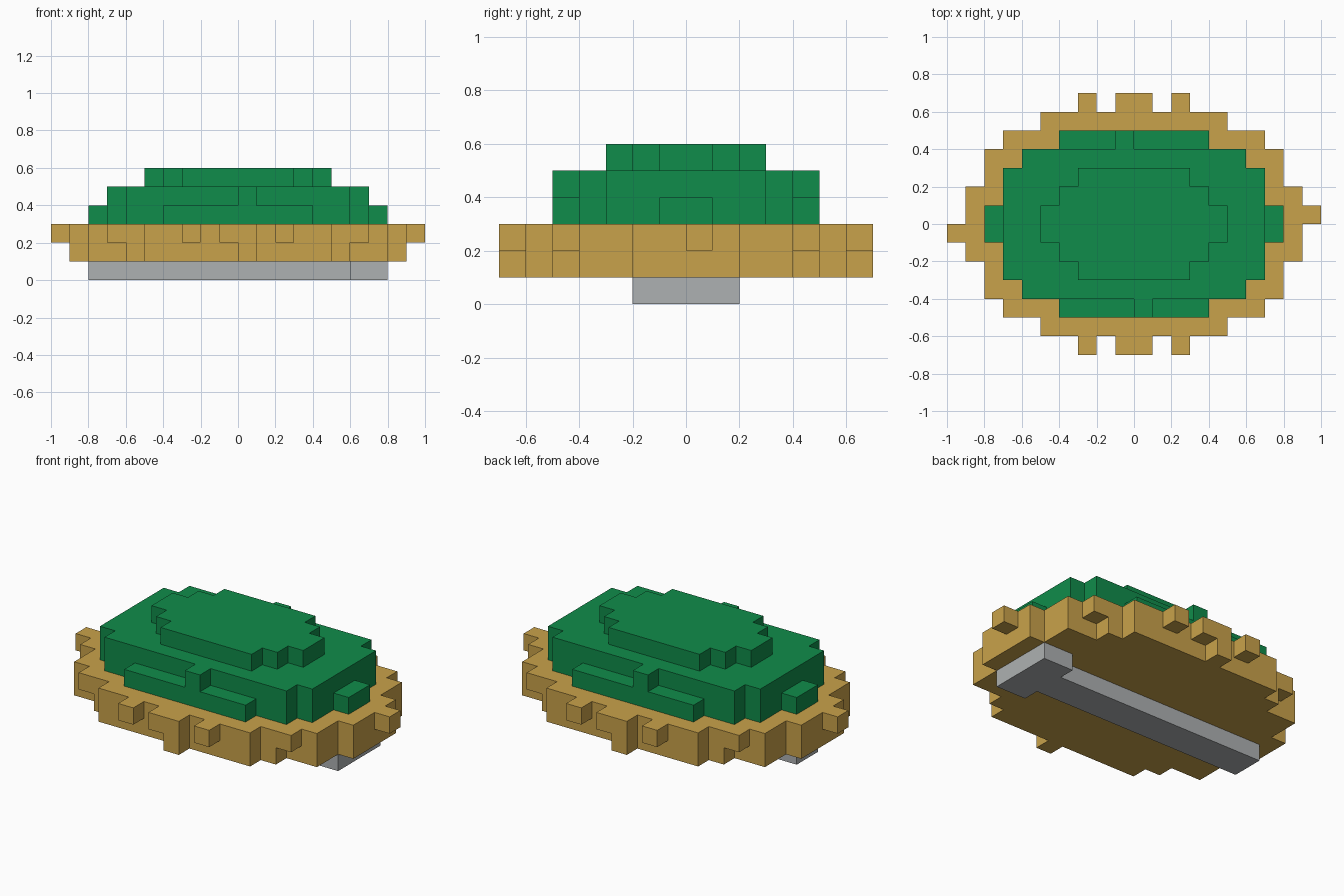
import bpy, bmesh
from mathutils import Vector

if "Cube" in bpy.data.objects:
    bpy.data.objects.remove(bpy.data.objects["Cube"])

S = 0.1  # block size


def material(name, rgb):
    m = bpy.data.materials.new(name)
    m.diffuse_color = (*rgb, 1.0)
    m.use_nodes = True
    m.node_tree.nodes["Principled BSDF"].inputs["Base Color"].default_value = m.diffuse_color
    return m


def layer(half_widths, z):
    """Stepped oval: half width of each row, counted outwards from y = 0."""
    return {(x, y, z) for r, w in enumerate(half_widths)
            for y in (r, -r - 1) for x in range(-w, w)}


def turned(cells):
    """Cells plus their copy turned half way round the z axis."""
    return cells | {(-x - 1, -y - 1, z) for x, y, z in cells}


# grey strip underneath, with a wide end
strip = {(x, y, 0) for x in range(-8, 8) for y in range(-2, 2)
         if x >= 6 or -1 <= y < 1}

# tan base: two layers, the upper one with small overhanging blocks
base = layer([9, 9, 8, 8, 6, 5], 1) | layer([9, 9, 8, 8, 7, 5], 2)
base |= turned({(0, -7, 1), (9, 0, 2)})
base |= turned({(x, -7, 2) for x in (-3, -1, 0, 2)})

# green mound: three layers, with one small block front and back
mound = layer([8, 7, 7, 6, 4], 3) | layer([7, 7, 7, 6], 4) | layer([5, 4, 3], 5)
mound |= turned({(0, -5, 4)})

parts = [
    ("base_strip", strip, material("grey", (0.423, 0.440, 0.445))),
    ("tan_base", base, material("tan", (0.584, 0.361, 0.069))),
    ("green_mound", mound, material("green", (0.005, 0.262, 0.069))),
]
solid = strip | base | mound


def build(name, cells, mat):
    """Make the outer skin of a set of blocks, then merge its flat faces."""
    bm = bmesh.new()
    for c in cells:
        for axis in range(3):
            for side in (0, 1):
                n = list(c)
                n[axis] += 2 * side - 1
                if tuple(n) in solid:
                    continue
                u, v = (axis + 1) % 3, (axis + 2) % 3
                ring = []
                for du, dv in ((0, 0), (1, 0), (1, 1), (0, 1)):
                    p = Vector(c)
                    p[axis] += side
                    p[u] += du
                    p[v] += dv
                    ring.append(bm.verts.new(p * S))
                bm.faces.new(ring if side else ring[::-1])
    bmesh.ops.remove_doubles(bm, verts=bm.verts, dist=0.001)
    bmesh.ops.dissolve_limit(bm, angle_limit=0.01, verts=bm.verts, edges=bm.edges)
    me = bpy.data.meshes.new(name)
    bm.to_mesh(me)
    bm.free()
    me.materials.append(mat)
    bpy.context.collection.objects.link(bpy.data.objects.new(name, me))


for part in parts:
    build(*part)
